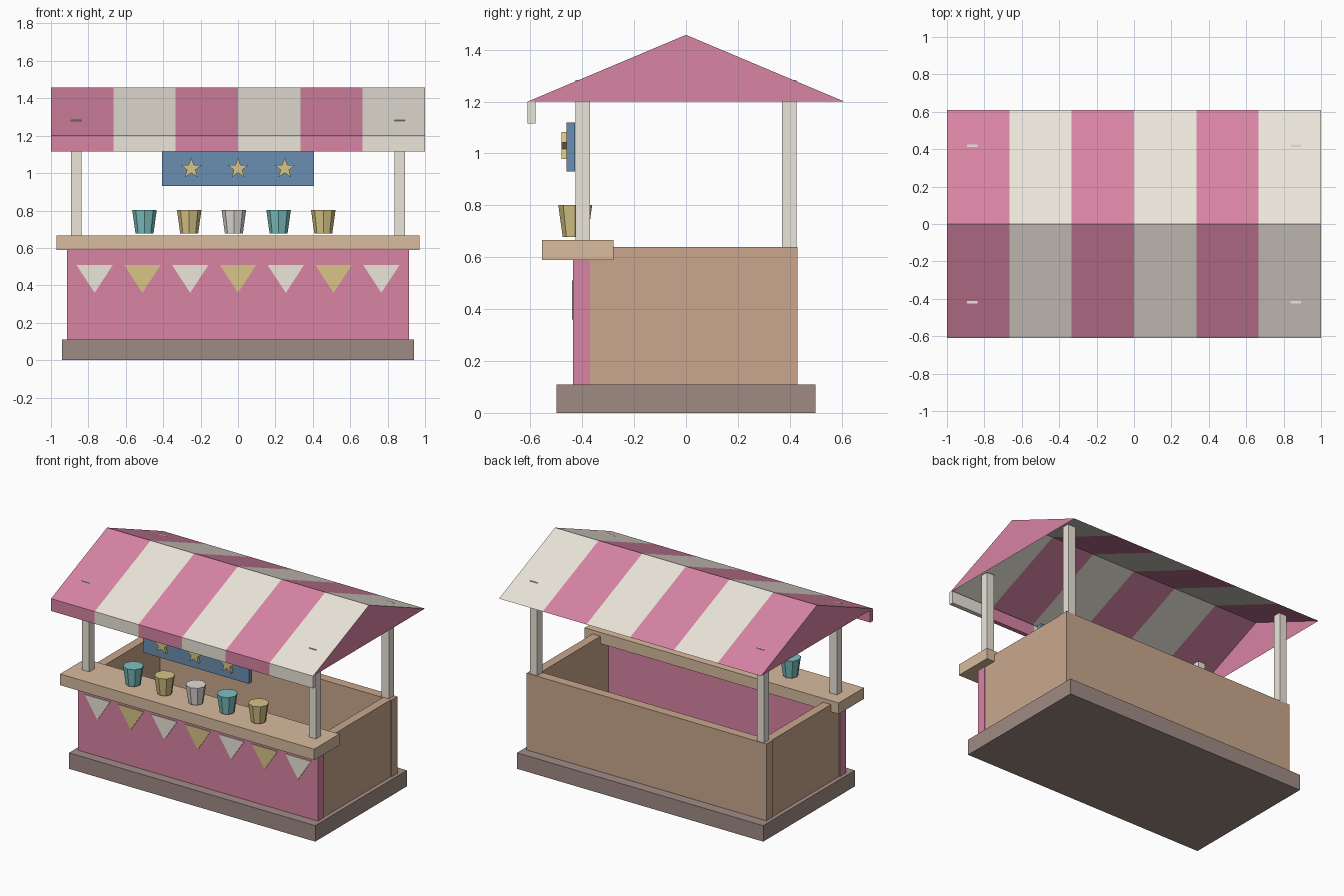
import bpy, bmesh
from math import sin, cos, pi

if "Cube" in bpy.data.objects:
    bpy.data.objects.remove(bpy.data.objects["Cube"])


def material(name, r, g, b):
    m = bpy.data.materials.new(name)
    m.diffuse_color = [(c / 255) ** 2.2 for c in (r, g, b)] + [1]
    m.use_nodes = True
    m.node_tree.nodes["Principled BSDF"].inputs["Base Color"].default_value = m.diffuse_color
    return m


PINK = material("pink", 215, 131, 162)
CREAM = material("cream", 235, 229, 217)
WALL = material("wall_wood", 200, 166, 140)
COUNTER = material("counter_wood", 215, 186, 157)
BASE = material("base_brown", 159, 138, 131)
BLUE = material("sign_blue", 105, 140, 174)
GOLD = material("gold", 215, 195, 134)
TEAL = material("teal", 125, 192, 192)
GREY = material("pale_grey", 225, 220, 215)


def make(name, verts, faces, mats, indices=None, recalc=True):
    mesh = bpy.data.meshes.new(name)
    mesh.from_pydata(verts, [], faces)
    for m in mats:
        mesh.materials.append(m)
    if indices:
        for p, i in zip(mesh.polygons, indices):
            p.material_index = i
    if recalc:
        bm = bmesh.new()
        bm.from_mesh(mesh)
        bmesh.ops.recalc_face_normals(bm, faces=bm.faces)
        bm.to_mesh(mesh)
        bm.free()
    ob = bpy.data.objects.new(name, mesh)
    bpy.context.collection.objects.link(ob)
    return ob


def loft(name, a, b, mat):
    """Closed solid between two matching outlines."""
    n = len(a)
    faces = [list(range(n)), list(range(n, 2 * n))]
    faces += [[i, (i + 1) % n, n + (i + 1) % n, n + i] for i in range(n)]
    return make(name, a + b, faces, [mat])


def box(name, x, y, z, mat):
    ring = [(x[0], y[0]), (x[1], y[0]), (x[1], y[1]), (x[0], y[1])]
    return loft(name, [(*p, z[0]) for p in ring], [(*p, z[1]) for p in ring], mat)


def plate(name, outline, y0, y1, mat):
    """Outline in x/z given depth along y."""
    return loft(name, [(x, y0, z) for x, z in outline], [(x, y1, z) for x, z in outline], mat)


# Base, walls and counter
box("base", (-0.94, 0.94), (-0.5, 0.5), (0, 0.11), BASE)
box("front_panel", (-0.915, 0.915), (-0.435, -0.37), (0.11, 0.59), PINK)
box("back_wall", (-0.915, 0.915), (0.365, 0.43), (0.11, 0.64), WALL)
box("counter", (-0.97, 0.97), (-0.555, -0.28), (0.59, 0.667), COUNTER)

# Side walls and posts (posts just pierce the roof)
for side, s in (("left", -1), ("right", 1)):
    box(side + "_wall", sorted((s * 0.85, s * 0.91)), (-0.37, 0.365), (0.11, 0.64), WALL)
    for end, t in (("front", -1), ("back", 1)):
        box(f"{end}_{side}_post", sorted((s * 0.838, s * 0.893)),
            sorted((t * 0.37, t * 0.425)), (0.11, 1.283), CREAM)

# Striped gable roof: open-bottomed shell with pink ends
xs = [-1 + i / 3 for i in range(7)]
verts = [v for x in xs for v in ((x, -0.61, 1.2), (x, 0, 1.457), (x, 0.61, 1.2))]
faces, idx = [], []
for i in range(6):
    a, b = 3 * i, 3 * i + 3
    faces += [(a, b, b + 1, a + 1), (a + 1, b + 1, b + 2, a + 2)]
    idx += [i % 2, i % 2]
faces += [(0, 1, 2), (18, 20, 19)]
idx += [0, 0]
make("roof", verts, faces, [PINK, CREAM], idx, recalc=False)

# Striped valance along the front eave
for i in range(6):
    box(f"valance_{i + 1}", (xs[i], xs[i + 1]), (-0.61, -0.58), (1.115, 1.2), (PINK, CREAM)[i % 2])

# Hanging sign with stars
box("sign", (-0.405, 0.405), (-0.46, -0.427), (0.93, 1.12), BLUE)
for i, cx in enumerate((-0.25, 0, 0.25)):
    star = []
    for k in range(10):
        r = 0.024 if k % 2 else 0.058
        star.append((cx + r * sin(k * pi / 5), 1.025 + r * cos(k * pi / 5)))
    plate(f"star_{i + 1}", star, -0.48, -0.459, GOLD)

# Bunting flags on the front panel
for i in range(7):
    cx = (i - 3) * 0.2555
    plate(f"flag_{i + 1}", [(cx - 0.098, 0.51), (cx + 0.098, 0.51), (cx, 0.36)],
          -0.44, -0.434, (CREAM, GOLD)[i % 2])

# Tapered cups on the counter
for i, mat in enumerate((TEAL, GOLD, GREY, TEAL, GOLD)):
    cx = -0.5 + i * 0.239

    def ring(r, z):
        return [(cx + r * cos(k * pi / 4), -0.427 + r * sin(k * pi / 4), z) for k in range(8)]
    loft(f"cup_{i + 1}", ring(0.048, 0.677), ring(0.0655, 0.802), mat)
